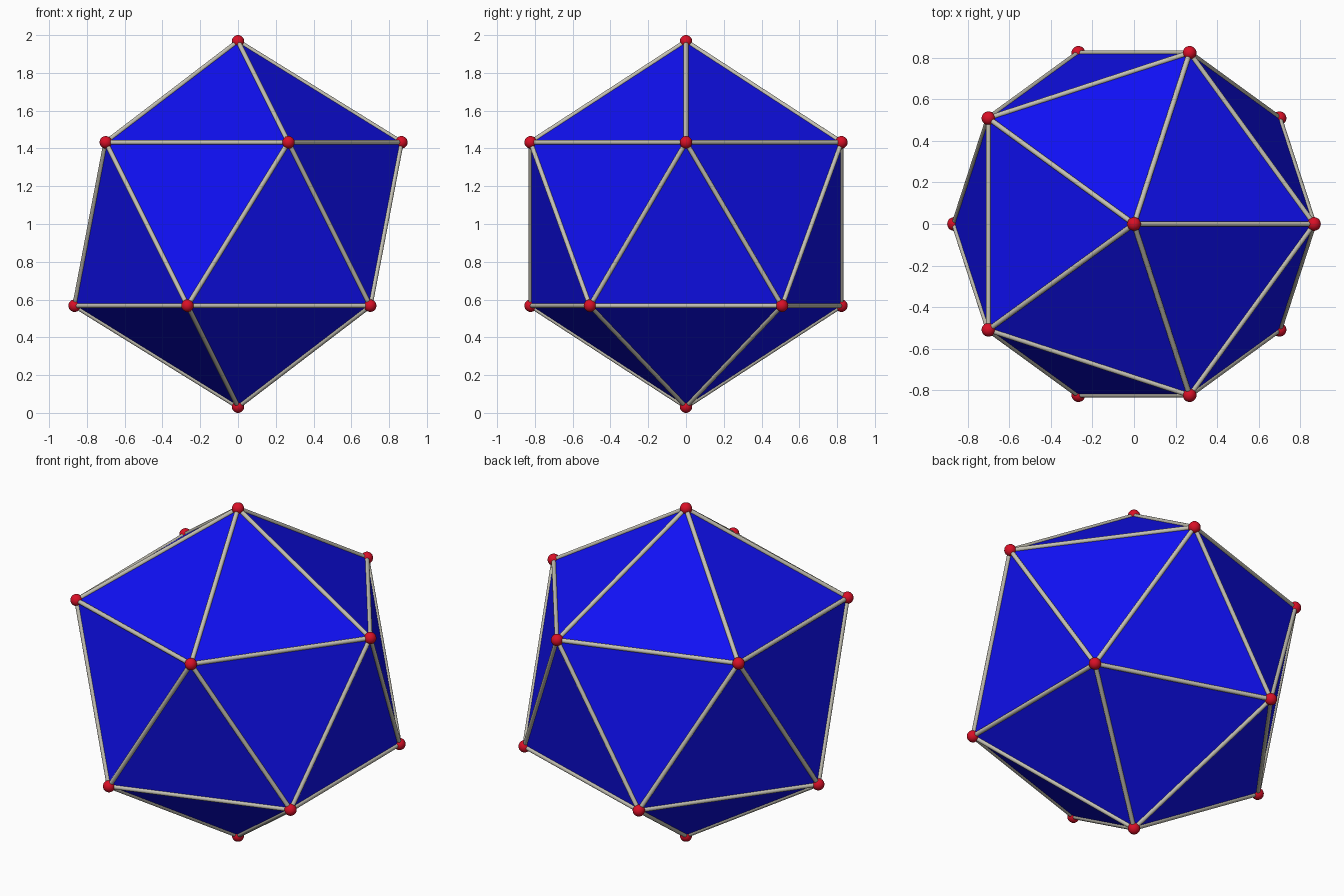
import bpy, math
from mathutils import Vector

if "Cube" in bpy.data.objects:
    bpy.data.objects.remove(bpy.data.objects["Cube"])

BALL_R = 0.033
ROD_R = 0.0125
R = 1.0 - BALL_R          # circumradius, so balls touch z=0 and z=2


def material(name, color):
    m = bpy.data.materials.new(name)
    m.diffuse_color = color
    m.use_nodes = True
    m.node_tree.nodes["Principled BSDF"].inputs["Base Color"].default_value = m.diffuse_color
    return m


blue = material("blue", (0.005, 0.005, 0.9, 1))
red = material("red", (0.7, 0.005, 0.02, 1))
tan = material("warm_grey", (0.55, 0.53, 0.45, 1))


def finish(name, mat):
    ob = bpy.context.object
    ob.name = name
    ob.data.materials.append(mat)
    return ob


# Solid body: flat-faced icosahedron with a corner at top and bottom
bpy.ops.mesh.primitive_ico_sphere_add(subdivisions=1, radius=R, location=(0, 0, 1))
body = finish("icosahedron_body", blue)
corners = [body.matrix_world.to_translation() + v.co for v in body.data.vertices]
corners = [Vector((0, 0, 1)) + v.co for v in body.data.vertices]
edges = [tuple(e.vertices) for e in body.data.edges]

# Ball on every corner
for i, p in enumerate(corners):
    bpy.ops.mesh.primitive_uv_sphere_add(segments=24, ring_count=16, radius=BALL_R, location=p)
    finish(f"corner_ball_{i + 1}", red)
    bpy.ops.object.shade_smooth()

# Rod along every edge
for i, (a, b) in enumerate(edges):
    p, q = corners[a], corners[b]
    d = q - p
    bpy.ops.mesh.primitive_cylinder_add(
        vertices=20, radius=ROD_R, depth=d.length, location=(p + q) / 2,
        rotation=d.to_track_quat('Z', 'Y').to_euler())
    finish(f"edge_rod_{i + 1}", tan)
    bpy.ops.object.shade_smooth_by_angle(angle=math.radians(40))
